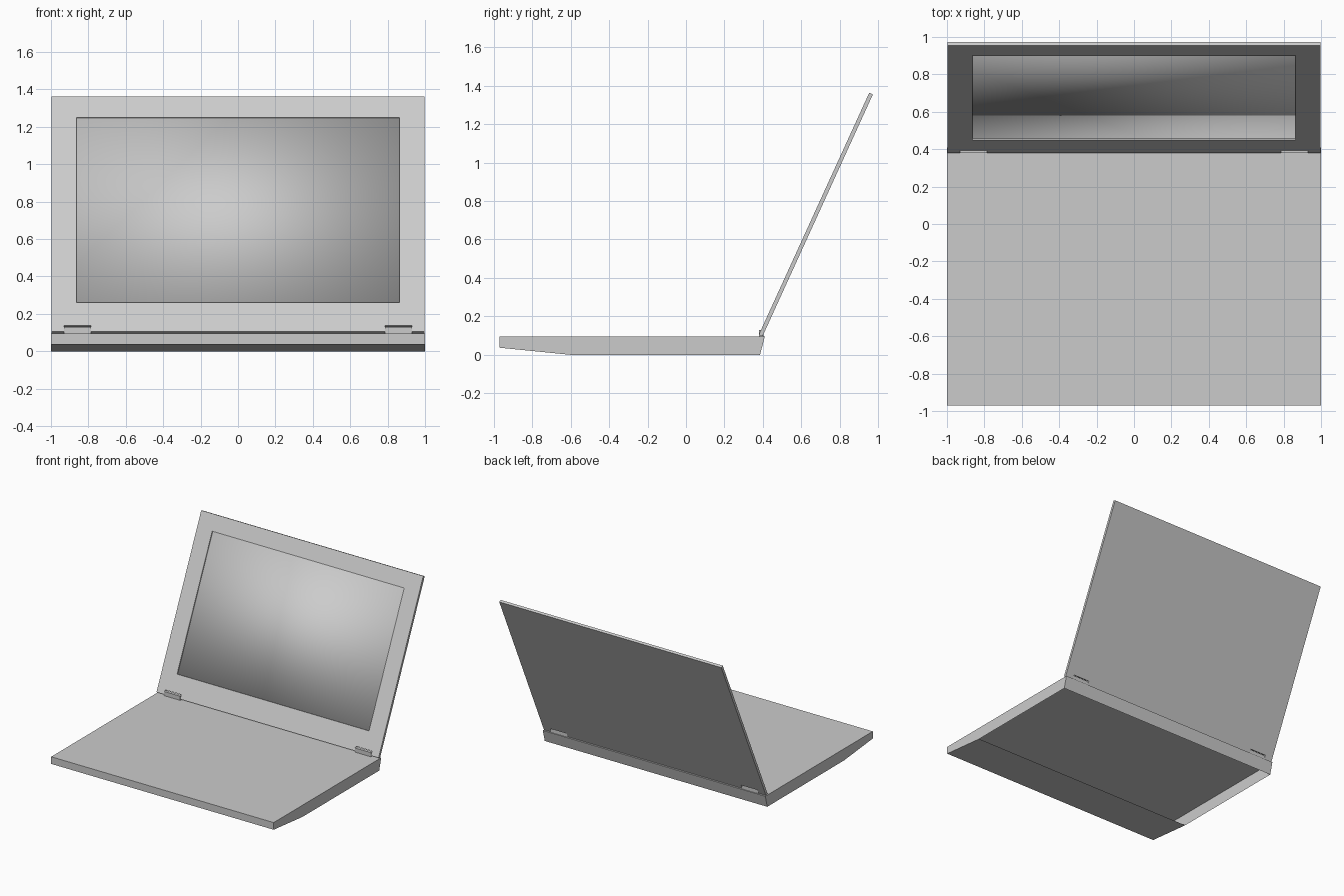
import bpy
import bmesh
import math
from mathutils import Matrix

cube = bpy.data.objects.get("Cube")
if cube:
    bpy.data.objects.remove(cube, do_unlink=True)

grey = bpy.data.materials.new("light_grey")
grey.use_nodes = True
colour = (0.6, 0.6, 0.6, 1)
grey.diffuse_color = colour
grey.node_tree.nodes["Principled BSDF"].inputs["Base Color"].default_value = colour


def prism(name, points, depth, matrix):
    """Extrude a local XY profile by depth along local Z, then place it."""
    bm = bmesh.new()
    face = bm.faces.new([bm.verts.new((x, y, 0)) for x, y in points])
    new = bmesh.ops.extrude_face_region(bm, geom=[face])["geom"]
    verts = [v for v in new if isinstance(v, bmesh.types.BMVert)]
    bmesh.ops.translate(bm, verts=verts, vec=(0, 0, depth))
    bmesh.ops.recalc_face_normals(bm, faces=bm.faces)
    mesh = bpy.data.meshes.new(name)
    bm.to_mesh(mesh)
    bm.free()
    mesh.materials.append(grey)
    obj = bpy.data.objects.new(name, mesh)
    obj.matrix_world = matrix
    bpy.context.collection.objects.link(obj)
    return obj


def rectangle(x0, x1, y0, y1):
    return [(x0, y0), (x1, y0), (x1, y1), (x0, y1)]


# Profile X -> world Y, profile Y -> world Z, depth -> world X
side = Matrix(((0, 0, 1, 0), (1, 0, 0, 0), (0, 1, 0, 0), (0, 0, 0, 1)))

# Wedge-fronted base shell, open underneath behind the wedge
base = prism("base", [(-0.97, 0.037), (-0.6, 0), (0.385, 0), (0.41, 0.095), (-0.97, 0.095)],
             2, Matrix.Translation((-1, 0, 0)) @ side)
shell = bmesh.new()
shell.from_mesh(base.data)
floor = [f for f in shell.faces if all(v.co.y < 0.001 for v in f.verts)]
bmesh.ops.delete(shell, geom=floor, context="FACES")
shell.to_mesh(base.data)
shell.free()

# Lid frame: local Y runs up the lid, local Z points out of its front
tilt = math.atan2(0.574, 1.258)
lid_frame = Matrix.Translation((0, 0.379, 0.105)) @ Matrix.Rotation(math.pi / 2 - tilt, 4, "X")
thick, length, notch = 0.021, 1.383, 0.035
hinge_in, hinge_out, lid_side = 0.785, 0.93, 0.998

# Lid with two hinge notches in its lower edge
half = [(hinge_in, 0), (hinge_in, notch), (hinge_out, notch),
        (hinge_out, 0), (lid_side, 0), (lid_side, length)]
outline = half + [(-x, y) for x, y in reversed(half)]
lid = prism("lid", outline, -thick, lid_frame)

# Screen recess
opening = rectangle(-0.863, 0.863, 0.171, 1.258)
recess = lid_frame @ Matrix.Translation((0, 0, -0.015))
cutter = prism("recess_cutter", opening, 0.05, recess)
cutter.hide_render = True
cut = lid.modifiers.new("recess", "BOOLEAN")
cut.operation = "DIFFERENCE"
cut.solver = "EXACT"
cut.object = cutter
bpy.context.view_layer.objects.active = lid
bpy.ops.object.modifier_apply(modifier="recess")
bpy.data.objects.remove(cutter, do_unlink=True)

# Softly shaded screen panel sitting just below the bezel
screen = prism("screen", opening, 0.007, recess)
screen.data.shade_smooth()

# Hinge blocks standing on the base inside the notches
for name, x in (("left_hinge", hinge_in), ("right_hinge", -hinge_out)):
    prism(name, rectangle(0.379, 0.403, 0.095, 0.129), hinge_out - hinge_in,
          Matrix.Translation((x, 0, 0)) @ side)
